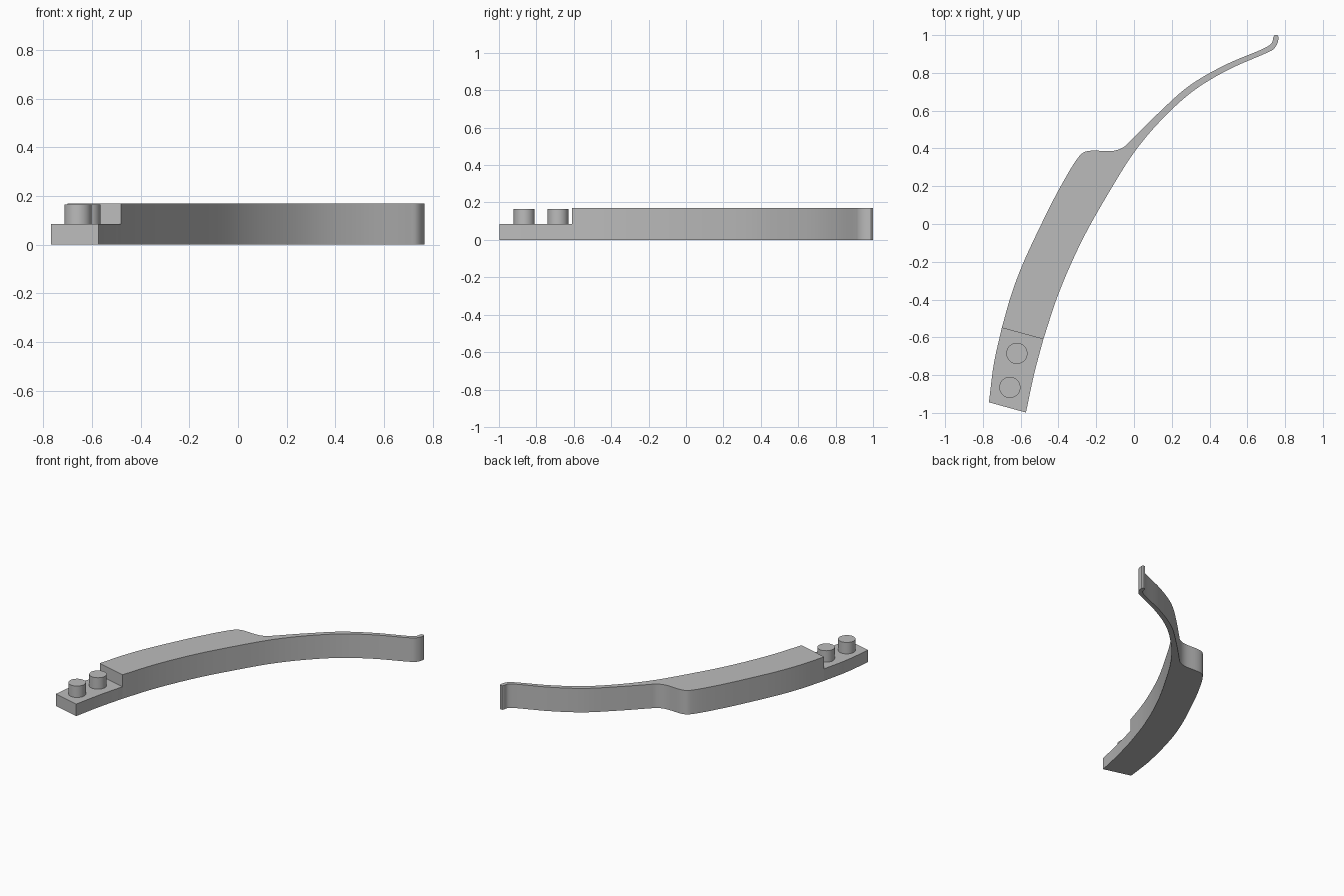
import bpy, bmesh, math
from mathutils import Vector

cube = bpy.data.objects.get("Cube")
if cube:
    bpy.data.objects.remove(cube)

grey = bpy.data.materials.new("plain grey")
grey.use_nodes = True
grey.diffuse_color = (0.5, 0.5, 0.5, 1)
grey.node_tree.nodes["Principled BSDF"].inputs["Base Color"].default_value = (0.5, 0.5, 0.5, 1)

HEIGHT, TAB_HEIGHT = 0.17, 0.085


def smooth_path(points, steps=6):
    """Points along a smooth curve through the given control points."""
    p = [Vector(q) for q in points]
    p = [2 * p[0] - p[1]] + p + [2 * p[-1] - p[-2]]
    out = []
    for a, b, c, d in zip(p, p[1:], p[2:], p[3:]):
        # knots spaced by distance keep tight bends free of overshoot
        k1, k2, k3 = ((v - u).length ** 0.5 for u, v in ((a, b), (b, c), (c, d)))
        m1 = ((b - a) / k1 - (c - a) / (k1 + k2) + (c - b) / k2) * k2
        m2 = ((c - b) / k2 - (d - b) / (k2 + k3) + (d - c) / k3) * k2
        for i in range(steps):
            t = i / steps
            out.append(b * (2*t**3 - 3*t**2 + 1) + m1 * (t**3 - 2*t**2 + t)
                       + c * (3*t**2 - 2*t**3) + m2 * (t**3 - t**2))
    return out + [p[-2]]


def prism(name, outline, bottom, top):
    """Upright solid from a flat outline."""
    bm = bmesh.new()
    face = bm.faces.new([bm.verts.new((q[0], q[1], bottom)) for q in outline])
    ext = bmesh.ops.extrude_face_region(bm, geom=[face])
    verts = [g for g in ext["geom"] if isinstance(g, bmesh.types.BMVert)]
    bmesh.ops.translate(bm, vec=(0, 0, top - bottom), verts=verts)
    bmesh.ops.recalc_face_normals(bm, faces=bm.faces)
    mesh = bpy.data.meshes.new(name)
    bm.to_mesh(mesh)
    bm.free()
    mesh.materials.append(grey)
    obj = bpy.data.objects.new(name, mesh)
    bpy.context.collection.objects.link(obj)
    bpy.ops.object.select_all(action="DESELECT")
    obj.select_set(True)
    bpy.context.view_layer.objects.active = obj
    bpy.ops.object.shade_smooth_by_angle(angle=math.radians(30))
    return obj


# Curved body: inner sweep, hooked tip, thin blade, shoulder and thick grip
inner = smooth_path([(-0.48, -0.61), (-0.4, -0.37), (-0.278, -0.093), (-0.14, 0.155),
                     (0.005, 0.385), (0.149, 0.555), (0.312, 0.703), (0.496, 0.815),
                     (0.7, 0.905), (0.738, 0.925), (0.76, 0.958), (0.766, 0.99)])
tip = [(0.76, 1.0), (0.743, 1.0)]
outer = smooth_path([(0.737, 0.988), (0.73, 0.959), (0.7, 0.936), (0.482, 0.842),
                     (0.29, 0.73), (0.124, 0.582), (-0.015, 0.445), (-0.055, 0.407),
                     (-0.11, 0.387), (-0.23, 0.388), (-0.27, 0.377), (-0.302, 0.343),
                     (-0.4, 0.178), (-0.495, -0.01), (-0.59, -0.215), (-0.65, -0.375),
                     (-0.7, -0.55)])
prism("curved_body", inner + tip + outer, 0, HEIGHT)

# Half-height joining tab
tab_outer = smooth_path([(-0.7, -0.55), (-0.742, -0.74), (-0.768, -0.944)])
tab_inner = smooth_path([(-0.572, -0.998), (-0.53, -0.8), (-0.48, -0.61)])
prism("joining_tab", tab_outer + tab_inner, 0, TAB_HEIGHT)

# Pegs on the tab
for name, x, y in (("rear_peg", -0.62, -0.685), ("front_peg", -0.657, -0.865)):
    ring = [(x + 0.056 * math.cos(a), y + 0.056 * math.sin(a))
            for a in (math.tau * i / 40 for i in range(40))]
    prism(name, ring, TAB_HEIGHT, 0.166)
